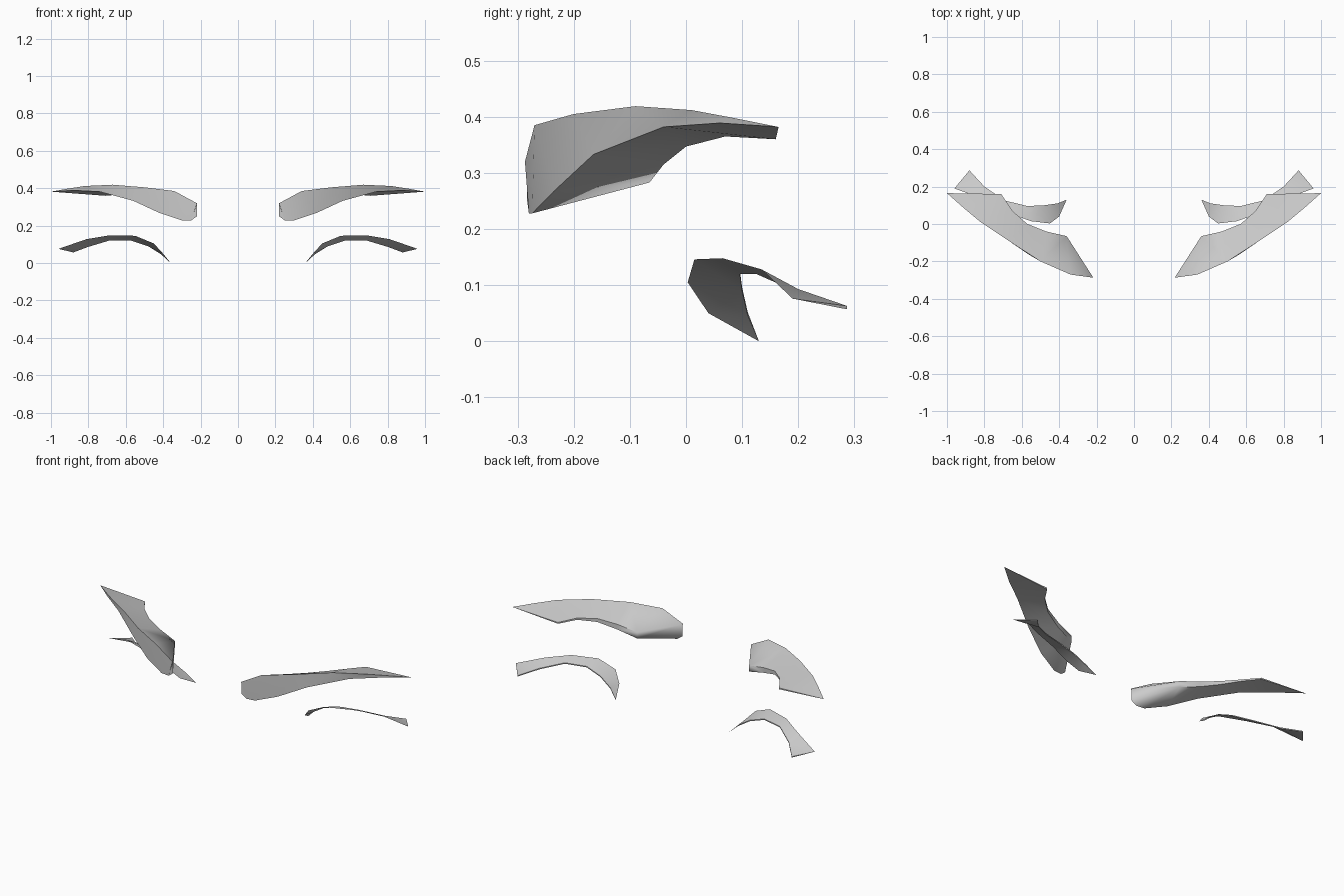
import bpy
import bmesh
import math
from mathutils import Vector

default_cube = bpy.data.objects.get("Cube")
if default_cube:
    bpy.data.objects.remove(default_cube, do_unlink=True)

# Single soft grey for every part
grey = bpy.data.materials.new("soft_grey")
grey.use_nodes = True
colour = (0.6, 0.6, 0.6, 1.0)
grey.diffuse_color = colour
grey.node_tree.nodes["Principled BSDF"].inputs["Base Color"].default_value = colour


def build_loft(name, sections, side):
    """Skin a closed tube through equal-length sections, on the chosen side of x = 0."""
    bm = bmesh.new()
    rings = [[bm.verts.new((side * p.x, p.y, p.z)) for p in section]
             for section in sections]
    count = len(rings[0])
    for ring, following in zip(rings, rings[1:]):
        for i in range(count):
            j = (i + 1) % count
            bm.faces.new((ring[i], ring[j], following[j], following[i]))
    bm.faces.new(rings[0])
    bm.faces.new(rings[-1])
    # Collapsed tips become single points
    bmesh.ops.remove_doubles(bm, verts=bm.verts, dist=0.0005)
    bmesh.ops.triangulate(bm, faces=bm.faces)
    bmesh.ops.recalc_face_normals(bm, faces=bm.faces)
    mesh = bpy.data.meshes.new(name)
    bm.to_mesh(mesh)
    bm.free()
    mesh.materials.append(grey)
    obj = bpy.data.objects.new(name, mesh)
    bpy.context.collection.objects.link(obj)
    bpy.ops.object.select_all(action="DESELECT")
    obj.select_set(True)
    bpy.context.view_layer.objects.active = obj
    bpy.ops.object.shade_smooth_by_angle(angle=math.radians(55))
    return obj


def brow_section(crest, lower_front, rear, thickness):
    """Four-sided section: crest, lower front edge, and a rear edge with some height."""
    rear = Vector(rear)
    return [Vector(crest), Vector(lower_front), rear,
            rear + Vector((0, 0, thickness))]


def lash_section(front, rear, thickness):
    """Wedge section: sharp front edge and a thin rear edge."""
    rear = Vector(rear)
    return [Vector(front), rear, rear - Vector((0, 0, thickness))]


# Brow: thick rounded inner end sweeping out and back to a fine tip
brow_tip = (1.0, 0.165, 0.382)
brow_sections = [
    brow_section((0.22, -0.287, 0.32), (0.25, -0.28, 0.228), (0.22, -0.283, 0.25), 0.068),
    brow_section((0.34, -0.27, 0.385), (0.30, -0.274, 0.228), (0.36, -0.065, 0.283), 0.035),
    brow_section((0.5, -0.2, 0.405), (0.42, -0.235, 0.268), (0.47, -0.04, 0.315), 0.03),
    brow_section((0.67, -0.09, 0.419), (0.56, -0.165, 0.333), (0.57, 0.0, 0.347), 0.02),
    brow_section((0.82, 0.01, 0.412), (0.74, -0.04, 0.382), (0.65, 0.07, 0.365), 0.01),
    brow_section((0.91, 0.085, 0.398), (0.88, 0.06, 0.389), (0.71, 0.16, 0.36), 0.008),
    brow_section(brow_tip, brow_tip, brow_tip, 0),
]

# Lash: thin arched ribbon from a pointed inner corner to a flared outer end
lash_start = (0.36, 0.13, 0.0)
lash_sections = [
    lash_section(lash_start, lash_start, 0),
    lash_section((0.40, 0.04, 0.05), (0.41, 0.11, 0.052), 0.006),
    lash_section((0.45, 0.003, 0.105), (0.48, 0.1, 0.096), 0.006),
    lash_section((0.55, 0.015, 0.146), (0.57, 0.096, 0.126), 0.006),
    lash_section((0.69, 0.065, 0.148), (0.69, 0.125, 0.126), 0.006),
    lash_section((0.81, 0.135, 0.128), (0.80, 0.2, 0.093), 0.006),
    lash_section((0.96, 0.19, 0.076), (0.88, 0.287, 0.063), 0.006),
]

# Matching parts on both sides
for label, side in (("left", 1), ("right", -1)):
    build_loft(label + "_brow", brow_sections, side)
    build_loft(label + "_lash", lash_sections, side)
